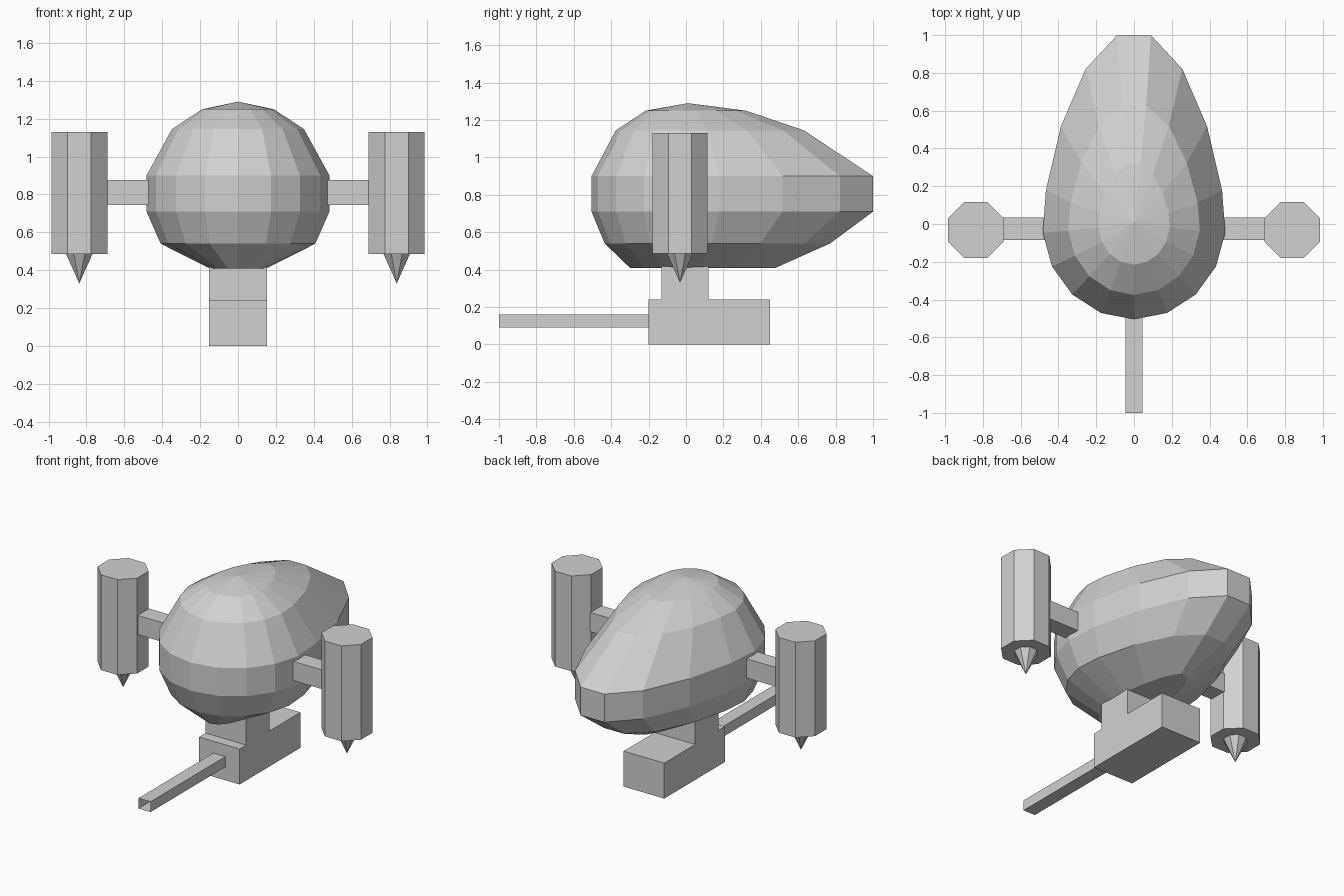
import bpy, bmesh
from math import sin, cos, pi

if "Cube" in bpy.data.objects:
    bpy.data.objects.remove(bpy.data.objects["Cube"], do_unlink=True)

grey = bpy.data.materials.new("plain_grey")
grey.use_nodes = True
colour = (0.64, 0.64, 0.64, 1)
grey.diffuse_color = colour
grey.node_tree.nodes["Principled BSDF"].inputs["Base Color"].default_value = colour


def finish(name, bm):
    bmesh.ops.recalc_face_normals(bm, faces=bm.faces)
    mesh = bpy.data.meshes.new(name)
    bm.to_mesh(mesh)
    bm.free()
    mesh.materials.append(grey)
    obj = bpy.data.objects.new(name, mesh)
    bpy.context.collection.objects.link(obj)
    return obj


def box(name, x, y, z, open_front=False):
    bm = bmesh.new()
    bmesh.ops.create_cube(bm, size=1)
    for v in bm.verts:
        v.co = [lo + (c + 0.5) * (hi - lo) for c, (lo, hi) in zip(v.co, (x, y, z))]
    if open_front:
        bm.normal_update()
        front = [f for f in bm.faces if f.normal.y < -0.5]
        bmesh.ops.delete(bm, geom=front, context='FACES_ONLY')
    return finish(name, bm)


def prism(name, centre, z_low, z_high, r_low, r_high):
    # eight-sided column or cone with flat sides facing the axes
    bm = bmesh.new()
    bmesh.ops.create_cone(bm, cap_ends=True, segments=8, radius1=r_low,
                          radius2=r_high, depth=z_high - z_low)
    bmesh.ops.remove_doubles(bm, verts=bm.verts, dist=0.0001)
    # make sure a flat side, not a corner, faces +x
    corner = max(v.co.x for v in bm.verts) > 0.99 * max(r_low, r_high)
    turn = pi / 8 if corner else 0
    for v in bm.verts:
        x, y = v.co.x, v.co.y
        v.co.x = x * cos(turn) - y * sin(turn) + centre[0]
        v.co.y = x * sin(turn) + y * cos(turn) + centre[1]
        v.co.z += (z_low + z_high) / 2
    return finish(name, bm)


# Body: egg-shaped rings with a drawn-out rear and a flat underside
SIDES = 17
RINGS = [  # height, half width, front reach, rear reach
    (0.41, 0.15, 0.30, 0.48),
    (0.54, 0.41, 0.435, 0.77),
    (0.71, 0.485, 0.505, 1.0),
    (0.90, 0.485, 0.505, 1.0),
    (1.145, 0.35, 0.375, 0.63),
    (1.25, 0.19, 0.215, 0.32),
]
bm = bmesh.new()
loops = []
for z, width, front, rear in RINGS:
    loop = []
    for i in range(SIDES):
        a = 2 * pi * i / SIDES
        c = -cos(a)
        y = c * front if c < 0 else rear * (c / cos(pi / SIDES)) ** 1.35
        loop.append(bm.verts.new((width * sin(a), y, z)))
    loops.append(loop)
apex = bm.verts.new((0, 0.01, 1.29))
for i in range(SIDES):
    j = (i + 1) % SIDES
    for low, high in zip(loops, loops[1:]):
        bm.faces.new((low[i], low[j], high[j], high[i]))
    bm.faces.new((loops[-1][i], loops[-1][j], apex))
bm.faces.new(loops[0])
finish("body", bm)

# Side pods on struts
for side, s in (("left", 1), ("right", -1)):
    box(side + "_strut", sorted((s * 0.40, s * 0.70)), (-0.085, 0.035), (0.745, 0.875))
    prism(side + "_pod", (s * 0.838, -0.032), 0.485, 1.13, 0.16, 0.16)
    prism(side + "_pod_spike", (s * 0.838, -0.032), 0.33, 0.485, 0, 0.075)

# Underslung mount with an open-ended barrel
box("mount_post", (-0.152, 0.152), (-0.13, 0.12), (0.24, 0.43))
box("mount_block", (-0.152, 0.152), (-0.2, 0.45), (0, 0.24))
box("barrel", (-0.045, 0.045), (-1.0, -0.2), (0.09, 0.16), open_front=True)
